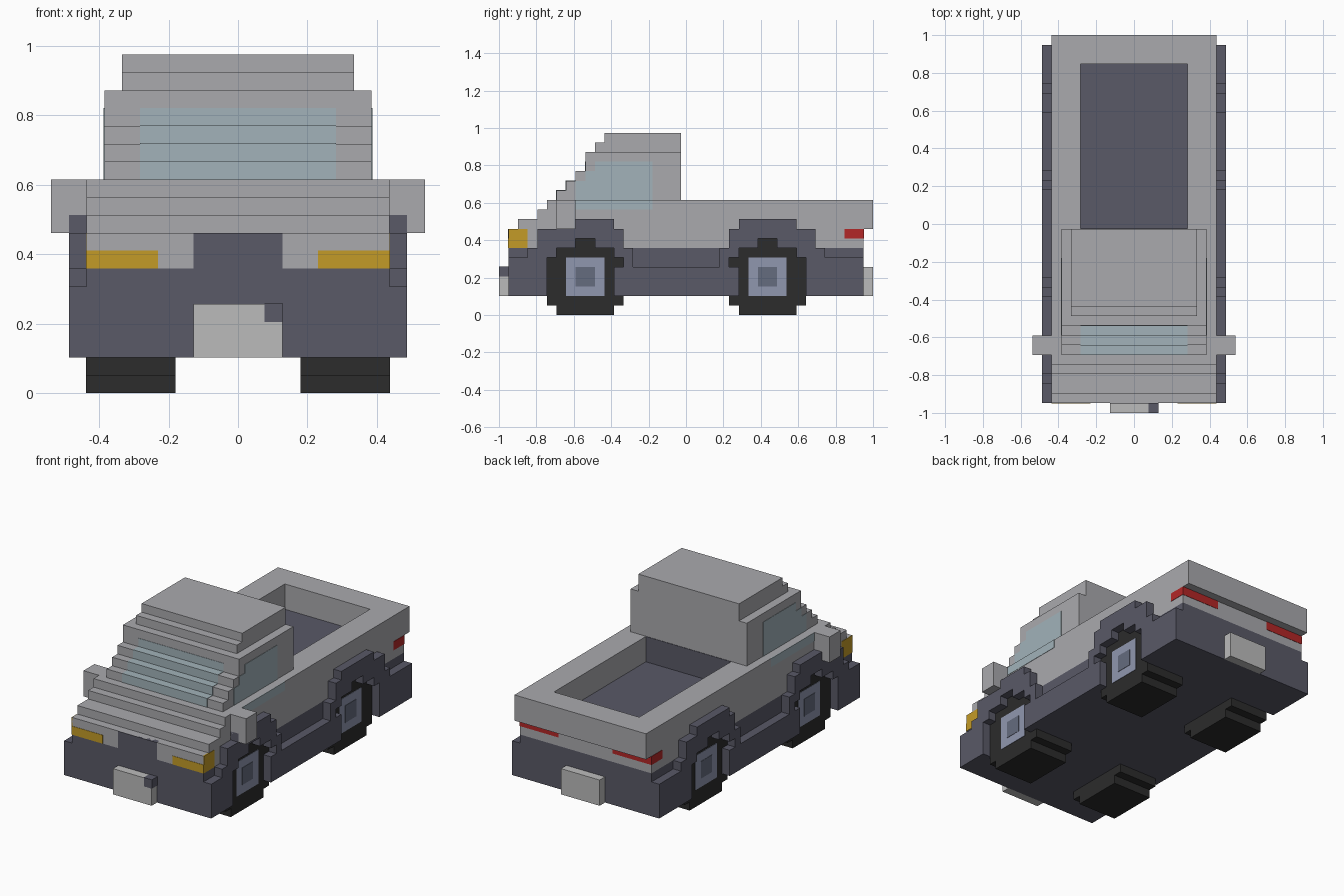
import bpy, bmesh

if "Cube" in bpy.data.objects:
    bpy.data.objects.remove(bpy.data.objects["Cube"])

V = 2 / 39  # one block of the model's grid; y is counted from the front end


def paint(name, r, g, b):
    m = bpy.data.materials.new(name)
    m.diffuse_color = (r, g, b, 1)
    m.use_nodes = True
    m.node_tree.nodes["Principled BSDF"].inputs["Base Color"].default_value = m.diffuse_color
    return m


LIGHT = paint("light_paint", 0.40, 0.40, 0.42)
SLATE = paint("slate", 0.10, 0.10, 0.135)
BLACK = paint("rubber", 0.025, 0.025, 0.025)
RIM = paint("rim", 0.28, 0.31, 0.43)
HUB = paint("hub", 0.13, 0.15, 0.21)
GLASS = paint("glass", 0.36, 0.45, 0.49)
AMBER = paint("headlight", 0.55, 0.33, 0.02)
RED = paint("tail_light", 0.45, 0.02, 0.02)
PLATE = paint("plate", 0.50, 0.50, 0.50)


def extrude(name, pts, a, b, mat, axis="x"):
    """Extrude a (y, z) profile along x, or an (x, y) profile along z."""
    bm = bmesh.new()
    if axis == "x":
        place = lambda p: (a * V, (p[0] - 19.5) * V, p[1] * V)
        step = ((b - a) * V, 0, 0)
    else:
        place = lambda p: (p[0] * V, (p[1] - 19.5) * V, a * V)
        step = (0, 0, (b - a) * V)
    face = bm.faces.new([bm.verts.new(place(p)) for p in pts])
    out = bmesh.ops.extrude_face_region(bm, geom=[face])
    verts = [g for g in out["geom"] if isinstance(g, bmesh.types.BMVert)]
    bmesh.ops.translate(bm, vec=step, verts=verts)
    bmesh.ops.recalc_face_normals(bm, faces=bm.faces)
    me = bpy.data.meshes.new(name)
    bm.to_mesh(me)
    bm.free()
    me.materials.append(mat)
    ob = bpy.data.objects.new(name, me)
    bpy.context.collection.objects.link(ob)
    return ob


def box(name, x0, x1, y0, y1, z0, z1, mat):
    return extrude(name, [(y0, z0), (y1, z0), (y1, z1), (y0, z1)], x0, x1, mat)


def both(ob):
    ob.modifiers.new("mirror", "MIRROR").use_axis = (True, False, False)
    return ob


def stairs(steps, base, end):
    """Profile climbing from front to back through (y, top z) steps."""
    pts, z = [(steps[0][0], base)], base
    for y, top in steps:
        if z != base:
            pts.append((y, z))
        pts.append((y, top))
        z = top
    return pts + [(end, z), (end, base)]


# Lower hull and upper body
box("lower_hull", -8.5, 8.5, 1, 38, 2, 7, SLATE)
box("body_rear", -8.5, 8.5, 19, 38, 7, 9, LIGHT)
extrude("hood", stairs([(1, 9), (2, 10), (4, 11), (5, 12)], 7, 19), -8.5, 8.5, LIGHT)

# Cab and roof
CAB = [(6, 13), (7, 14), (8, 15), (9, 17)]
extrude("cab", stairs(CAB, 12, 19), -7.5, 7.5, LIGHT)
extrude("roof", stairs([(10, 18), (11, 19)], 17, 19), -6.5, 6.5, LIGHT)

# Cargo bed walls, floor and front panel
extrude("bed_walls", [(-8.5, 19), (-8.5, 39), (8.5, 39), (8.5, 19),
                      (5.5, 19), (5.5, 36), (-5.5, 36), (-5.5, 19)], 9, 12, LIGHT, "z")
box("bed_floor", -5.5, 5.5, 19, 36, 8.9, 9.05, SLATE)
box("bed_front_panel", -5.5, 5.5, 18.9, 19.05, 9, 12, SLATE)

# Fender strip with stepped wheel arches; the rear half mirrors the front
top = [(1, 2), (1, 6), (3, 6), (3, 7), (4, 7), (4, 9), (6, 9), (6, 10),
       (12, 10), (12, 9), (13, 9), (13, 7), (14, 7), (14, 5)]
arch = [(12, 2), (12, 5), (13, 5), (13, 6), (12, 6), (12, 7), (10, 7), (10, 8),
        (8, 8), (8, 7), (6, 7), (6, 6), (5, 6), (5, 2)]
flip = lambda pts: [(38 if y == 1 else 37 - y, z) for y, z in reversed(pts)]
both(extrude("fenders", top + flip(top) + flip(arch) + arch, 8.5, 9.5, SLATE))

# Wheels
tyre = [(-3, -4), (3, -4), (3, -3), (4, -3), (4, 3), (3, 3),
        (3, 4), (-3, 4), (-3, 3), (-4, 3), (-4, -3), (-3, -3)]
for label, c in (("front", 9), ("rear", 28)):
    both(extrude(label + "_tyres", [(c + y, 4 + z) for y, z in tyre], 3.5, 8.53, BLACK))
    both(box(label + "_rims", 8.4, 8.58, c - 2, c + 2, 2, 6, RIM))
    both(box(label + "_hubs", 8.4, 8.62, c - 1, c + 1, 3, 5, HUB))

# Side mirrors
both(box("side_mirrors", 8.5, 10.5, 6, 8, 9, 12, LIGHT))

# Windscreen follows the cab steps; side windows sit on the flanks
E = 0.04
glass = stairs([(6 - E, 13 + E), (7 - E, 14 + E), (8 - E, 15 + E), (9 - E, 16)], 12, 9.5)
extrude("windscreen", glass, -5.5, 5.5, GLASS)
both(extrude("side_windows", stairs([(8, 14), (9, 15), (10, 16)], 12, 16), 7.4, 7.5 + E, GLASS))
both(box("window_sills", 8.4, 8.5 + E, 8, 16, 11, 12, GLASS))

# Grille, lights and plates
box("grille", -2.5, 2.5, 1 - E, 1.5, 7, 9, SLATE)
both(box("headlights", 4.5, 8.5 + E, 1 - E, 2, 7, 8, AMBER))
both(box("headlight_sides", 8.4, 8.5 + E, 1, 3, 7, 9, AMBER))
both(box("tail_lights", 3.5, 8.5 + E, 36, 38 + E, 8, 9, RED))
box("front_plate", -2.5, 2.5, 0, 1, 2, 5, PLATE)
box("front_plate_corner", 1.5, 2.5 + E, -E / 4, 1, 4, 5 + E, SLATE)
box("rear_plate", -2.5, 2.5, 38, 39, 2, 5, PLATE)
